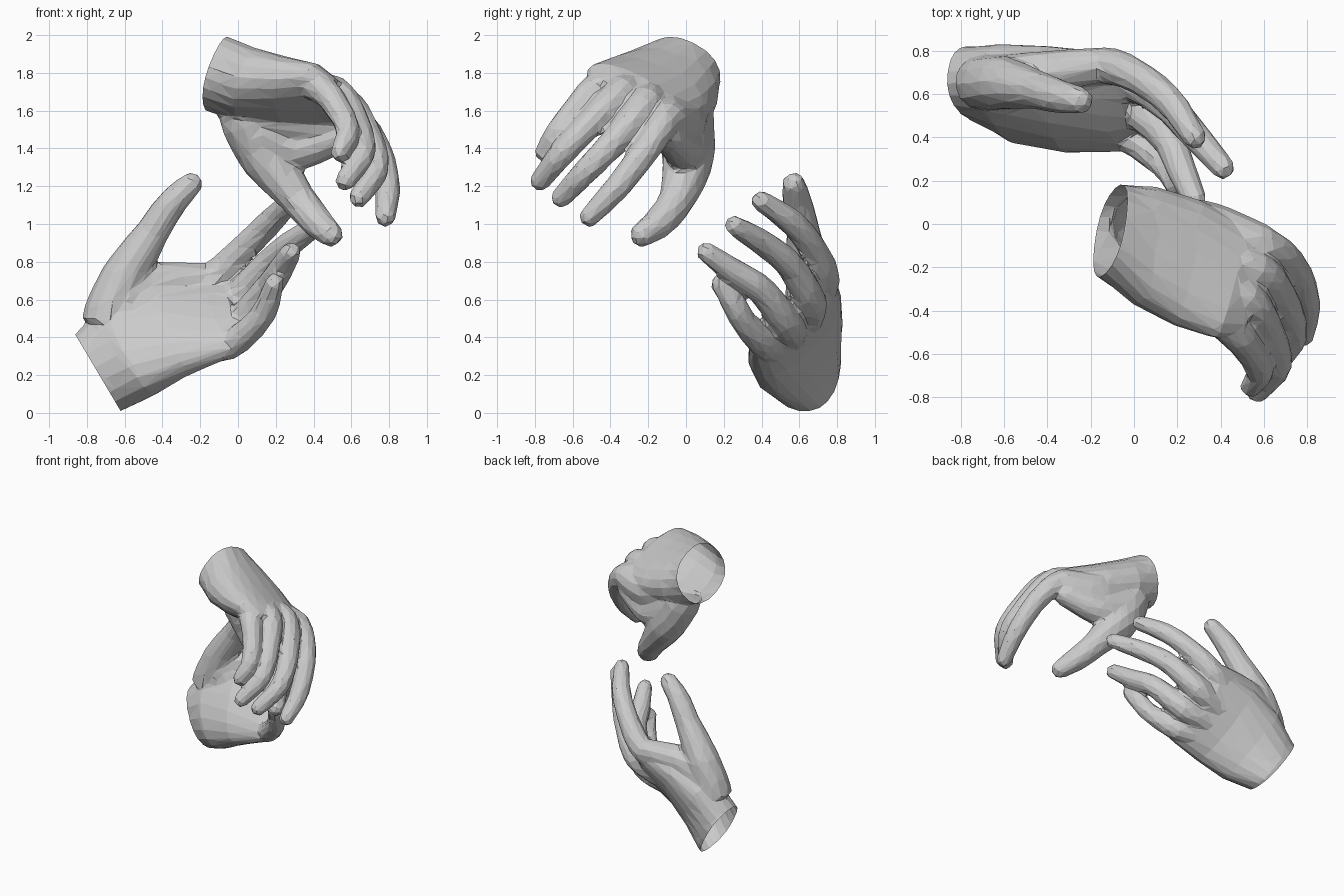
import bpy, bmesh, math
from mathutils import Vector

if "Cube" in bpy.data.objects:
    bpy.data.objects.remove(bpy.data.objects["Cube"])


def skin_rings(bm, rings):
    """Bridge a list of point rings into a closed tube."""
    loops = [[bm.verts.new(p) for p in r] for r in rings]
    n = len(loops[0])
    for a, b in zip(loops, loops[1:]):
        for i in range(n):
            bm.faces.new((a[i], a[(i + 1) % n], b[(i + 1) % n], b[i]))
    bm.faces.new(loops[0][::-1])
    bm.faces.new(loops[-1])


def palm(bm, sections, n=20):
    """Loft rounded-box sections: centre, half-width vector, half-thickness."""
    cs = [Vector(s[0]) for s in sections]
    rings = []
    for i, (c, u, t) in enumerate(sections):
        axis = cs[min(i + 1, len(cs) - 1)] - cs[max(i - 1, 0)]
        u = Vector(u)
        v = axis.cross(u).normalized() * t
        ring = []
        for k in range(n):
            a = 2 * math.pi * k / n
            x, y = math.cos(a), math.sin(a)
            x = math.copysign(abs(x) ** 0.88, x)
            y = math.copysign(abs(y) ** 0.88, y)
            ring.append(cs[i] + u * x + v * y)
        rings.append(ring)
    skin_rings(bm, rings)


def digit(bm, pts, radii, n=12, steps=5):
    """Smooth round tube along the joints with a domed tip."""
    p = [Vector(q) for q in pts]
    p = [2 * p[0] - p[1]] + p + [2 * p[-1] - p[-2]]
    path = []
    for i in range(1, len(p) - 2):
        a, b, c, d = p[i - 1:i + 3]
        for s in range(steps):
            t = s / steps
            q = 0.5 * (2 * b + (c - a) * t + (2 * a - 5 * b + 4 * c - d) * t * t
                       + (3 * b - a - 3 * c + d) * t ** 3)
            path.append((q, radii[i - 1] * (1 - t) + radii[i] * t))
    end, r = p[-2], radii[-1]
    way = (end - path[-1][0]).normalized()
    for ang in (0, 30, 55, 75):
        a = math.radians(ang)
        path.append((end + way * r * math.sin(a), r * math.cos(a)))
    rings = []
    for i, (q, r) in enumerate(path):
        tan = path[min(i + 1, len(path) - 1)][0] - path[max(i - 1, 0)][0]
        rot = tan.to_track_quat('Z', 'Y')
        rings.append([q + rot @ Vector((r * math.cos(2 * math.pi * k / n),
                                        r * math.sin(2 * math.pi * k / n), 0))
                      for k in range(n)])
    skin_rings(bm, rings)


def bake(ob):
    """Replace the mesh by its modified result."""
    dg = bpy.context.evaluated_depsgraph_get()
    me = bpy.data.meshes.new_from_object(ob.evaluated_get(dg))
    ob.modifiers.clear()
    ob.data = me


def build_hand(name, sections, fingers, thumb, thumb_r, webs, cut_co, cut_no):
    bm = bmesh.new()
    palm(bm, sections)
    for i, f in enumerate(fingers):
        k = 0.92 if i == 3 else 1.0
        # start each finger inside the palm so the knuckle blends in
        root = Vector(f[0]).lerp(Vector(cut_co), 0.38)
        digit(bm, [root] + f, [r * k for r in (.05, .088, .076, .07, .056)])
    digit(bm, thumb, thumb_r)
    for pts, radii in webs:
        digit(bm, pts, radii)
    bmesh.ops.recalc_face_normals(bm, faces=bm.faces)
    me = bpy.data.meshes.new(name)
    bm.to_mesh(me)
    bm.free()
    ob = bpy.data.objects.new(name, me)
    bpy.context.collection.objects.link(ob)
    # fuse the parts into one skin, then reduce to flat low-poly facets
    rm = ob.modifiers.new("fuse", 'REMESH')
    rm.mode = 'VOXEL'
    rm.voxel_size = 0.013
    sm = ob.modifiers.new("relax", 'SMOOTH')
    sm.factor = 0.5
    sm.iterations = 10
    bake(ob)
    dec = ob.modifiers.new("facets", 'DECIMATE')
    dec.ratio = min(1.0, 1500 / (2 * len(ob.data.polygons)))
    bake(ob)
    # open wrist
    bm = bmesh.new()
    bm.from_mesh(ob.data)
    bmesh.ops.bisect_plane(bm, geom=bm.verts[:] + bm.edges[:] + bm.faces[:],
                           plane_co=cut_co, plane_no=cut_no, clear_outer=True)
    for f in bm.faces:
        f.smooth = False
    bm.to_mesh(ob.data)
    bm.free()
    ob.data.name = name
    return ob


# lower hand: palm turned up, fingers reaching right (index, middle, ring, little)
build_hand(
    "lower_hand",
    [((-.85, .65, .145), (-.115, .05, .19), .165),
     ((-.74, .65, .21), (-.12, .05, .20), .165),
     ((-.58, .60, .335), (-.11, .17, .23), .175),
     ((-.36, .575, .445), (-.08, .215, .23), .145),
     ((-.12, .565, .505), (-.07, .22, .20), .095),
     ((-.02, .55, .54), (-.05, .17, .16), .055)],
    [[(-.13, .73, .71), (.03, .67, .87), (.17, .56, 1.01), (.28, .40, 1.12)],
     [(-.04, .66, .58), (.14, .56, .77), (.27, .42, .89), (.41, .26, .99)],
     [(-.02, .54, .46), (.15, .40, .65), (.22, .25, .75), (.28, .11, .85)],
     [(-.05, .42, .36), (.10, .31, .48), (.16, .25, .58), (.19, .18, .68)]],
    [(-.65, .65, .33), (-.70, .65, .48), (-.60, .65, .72), (-.45, .62, .96), (-.35, .59, 1.11), (-.25, .57, 1.21)],
    [.11, .13, .125, .09, .08, .064],
    [([(-.62, .65, .60), (-.45, .69, .69), (-.18, .73, .71)], [.13, .105, .085]),
     ([(-.66, .63, .40), (-.50, .66, .58), (-.28, .70, .62)], [.13, .12, .09])],
    (-.74, .65, .21), (-.86, 0, -.51))

# upper hand: palm turned down, fingers curling over (index, middle, ring, little)
build_hand(
    "upper_hand",
    [((-.22, .00, 1.825), (.02, .19, -.10), .19),
     ((-.11, -.03, 1.795), (.02, .195, -.10), .195),
     ((.05, -.10, 1.735), (.03, .265, -.10), .185),
     ((.25, -.18, 1.70), (.05, .285, -.12), .15),
     ((.45, -.27, 1.685), (.07, .255, -.13), .105),
     ((.56, -.30, 1.64), (.06, .21, -.11), .06)],
    [[(.59, -.10, 1.57), (.73, -.20, 1.41), (.79, -.36, 1.20), (.78, -.51, 1.04)],
     [(.56, -.21, 1.645), (.69, -.36, 1.46), (.73, -.52, 1.29), (.64, -.66, 1.14)],
     [(.51, -.34, 1.70), (.62, -.50, 1.54), (.66, -.65, 1.38), (.57, -.77, 1.23)],
     [(.43, -.47, 1.72), (.53, -.58, 1.61), (.58, -.68, 1.49), (.54, -.75, 1.38)]],
    [(.03, -.02, 1.68), (.06, .00, 1.54), (.16, .01, 1.34), (.32, -.05, 1.13), (.42, -.14, 1.01), (.49, -.23, .945)],
    [.14, .155, .14, .095, .085, .068],
    [([(.12, .00, 1.48), (.31, -.01, 1.40), (.55, -.09, 1.47)], [.15, .115, .09]),
     ([(.12, -.02, 1.60), (.34, -.03, 1.55), (.57, -.09, 1.56)], [.15, .135, .10])],
    (-.11, -.03, 1.79), (-.9, .25, .3))
